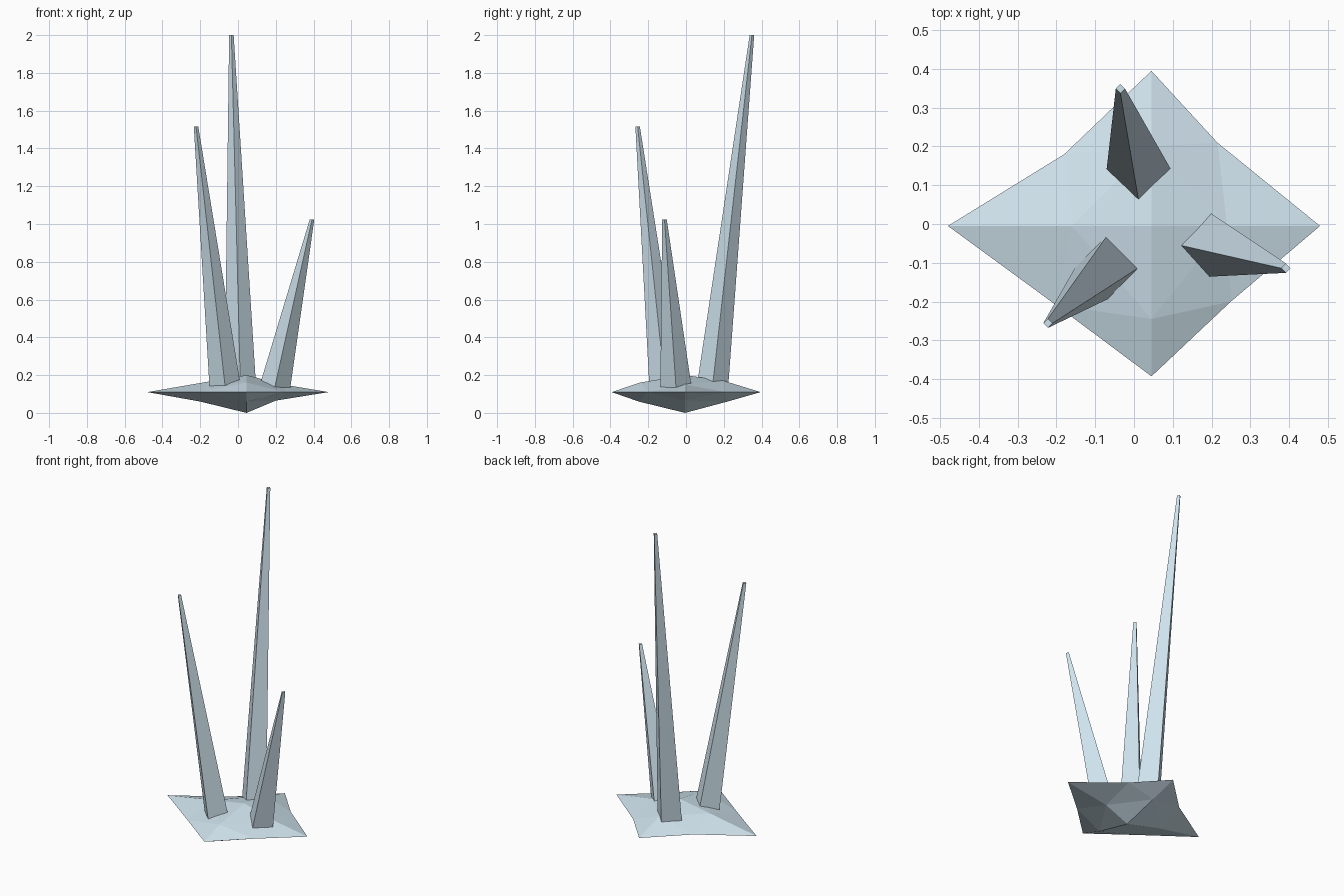
import bpy, bmesh
from mathutils import Vector

if "Cube" in bpy.data.objects:
    bpy.data.objects.remove(bpy.data.objects["Cube"])

ice = bpy.data.materials.new("pale_blue")
ice.diffuse_color = (0.62, 0.76, 0.84, 1)
ice.use_nodes = True
ice.node_tree.nodes["Principled BSDF"].inputs["Base Color"].default_value = ice.diffuse_color


def finish(bm, name):
    bmesh.ops.recalc_face_normals(bm, faces=bm.faces)
    mesh = bpy.data.meshes.new(name)
    bm.to_mesh(mesh)
    bm.free()
    mesh.materials.append(ice)
    obj = bpy.data.objects.new(name, mesh)
    bpy.context.collection.objects.link(obj)
    return obj


# Base rock: a flattened, irregular octahedron with each edge split once
CX, CY, RIM = 0.045, -0.005, 0.11
x_tip = {1: (0.48, CY, RIM), -1: (-0.48, CY, RIM)}
y_tip = {1: (CX, 0.395, RIM), -1: (CX, -0.393, RIM)}
z_tip = {1: (CX, CY, 0.2), -1: (CX, CY, 0.0)}
xy_mid = {(1, 1): (0.215, 0.21, RIM), (-1, 1): (-0.18, 0.18, RIM),
          (1, -1): (0.25, -0.20, RIM), (-1, -1): (-0.20, -0.21, RIM)}
xz_mid = {(1, 1): (0.24, CY, 0.15), (-1, 1): (-0.16, CY, 0.165),
          (1, -1): (0.20, CY, 0.065), (-1, -1): (-0.20, CY, 0.06)}
yz_mid = {(1, 1): (CX, 0.20, 0.17), (-1, 1): (CX, -0.245, 0.16),
          (1, -1): (CX, 0.22, 0.06), (-1, -1): (CX, -0.25, 0.06)}

bm = bmesh.new()
for sx in (1, -1):
    for sy in (1, -1):
        for sz in (1, -1):
            x, y, z = x_tip[sx], y_tip[sy], z_tip[sz]
            xy, xz, yz = xy_mid[sx, sy], xz_mid[sx, sz], yz_mid[sy, sz]
            for tri in ((x, xy, xz), (y, xy, yz), (z, xz, yz), (xy, xz, yz)):
                bm.faces.new([bm.verts.new(p) for p in tri])
bmesh.ops.remove_doubles(bm, verts=bm.verts, dist=0.0005)
finish(bm, "base_rock")


# Leaning four-sided spikes, rooted inside the rock
def spike(name, root, tip, root_r=0.084, tip_r=0.012):
    bm = bmesh.new()
    rings = []
    for centre, r in ((root, root_r), (tip, tip_r)):
        rings.append([bm.verts.new(Vector(centre) + Vector(d) * r)
                      for d in ((1, 0, 0), (0, 1, 0), (-1, 0, 0), (0, -1, 0))])
    low, high = rings
    bm.faces.new(low)
    bm.faces.new(high)
    for i in range(4):
        j = (i + 1) % 4
        bm.faces.new((low[i], low[j], high[j], high[i]))
    return finish(bm, name)


spike("tall_spike", (0.013, 0.138, 0.12), (-0.035, 0.349, 2.0))
spike("medium_spike", (-0.066, -0.109, 0.12), (-0.222, -0.256, 1.515))
spike("short_spike", (0.191, -0.052, 0.12), (0.392, -0.114, 1.025))
